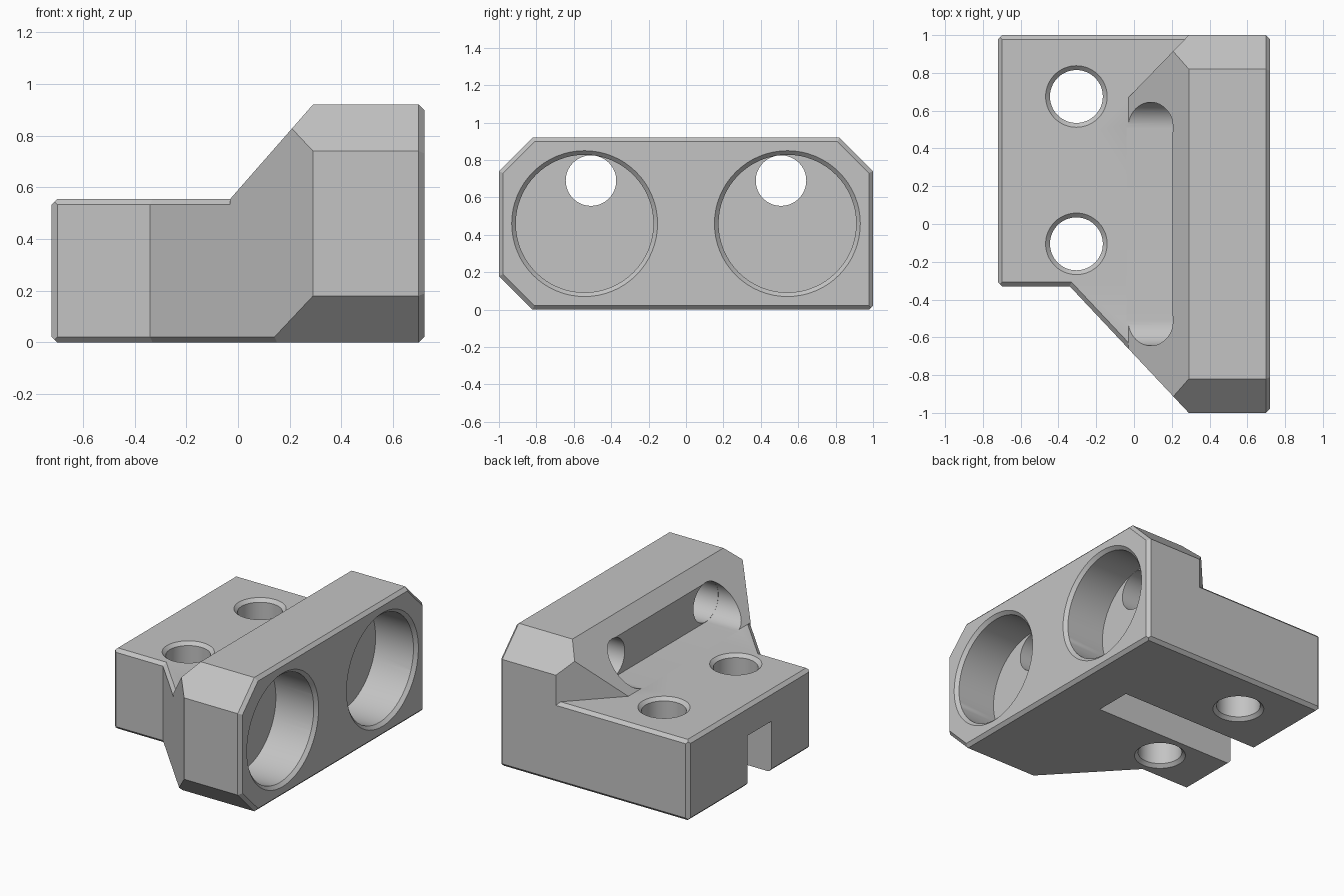
import bpy, bmesh, math
from mathutils import Vector as V, Matrix

cube = bpy.data.objects.get("Cube")
if cube:
    bpy.data.objects.remove(cube)

X, Y, Z = V((1, 0, 0)), V((0, 1, 0)), V((0, 0, 1))
C = 0.022          # small edge chamfer
TOP, DECK = 0.92, 0.555

grey = bpy.data.materials.new("plain_grey")
grey.use_nodes = True
grey.diffuse_color = (0.55, 0.55, 0.55, 1)
grey.node_tree.nodes["Principled BSDF"].inputs["Base Color"].default_value = (0.55, 0.55, 0.55, 1)


def make(name, bm):
    bmesh.ops.recalc_face_normals(bm, faces=bm.faces)
    mesh = bpy.data.meshes.new(name)
    bm.to_mesh(mesh)
    bm.free()
    ob = bpy.data.objects.new(name, mesh)
    mesh.materials.append(grey)
    bpy.context.collection.objects.link(ob)
    return ob


def block(name, low, high, planes=()):
    """Box trimmed by (point, outward normal) planes."""
    low, high = V(low), V(high)
    bm = bmesh.new()
    bmesh.ops.create_cube(bm, size=1)
    for v in bm.verts:
        v.co = [h if c > 0 else l for c, l, h in zip(v.co, low, high)]
    for point, normal in planes:
        bmesh.ops.bisect_plane(bm, geom=bm.verts[:] + bm.edges[:] + bm.faces[:], dist=1e-6,
                               plane_co=point, plane_no=normal, clear_outer=True)
        bmesh.ops.holes_fill(bm, edges=[e for e in bm.edges if e.is_boundary], sides=0)
    return make(name, bm)


def chamfer(point, n1, n2, size=C):
    return V(point) - n1 * size, (n1 + n2).normalized()


def cylinder(name, centre, axis, length, r1, r2=None):
    bm = bmesh.new()
    turn = Z.rotation_difference(axis).to_matrix().to_4x4()
    bmesh.ops.create_cone(bm, cap_ends=True, segments=64, radius1=r1, radius2=r2 or r1,
                          depth=length, matrix=Matrix.Translation(centre) @ turn)
    return make(name, bm)


def combine(body, other, mode):
    mod = body.modifiers.new(mode, 'BOOLEAN')
    mod.operation, mod.object, mod.solver = mode, other, 'EXACT'
    bpy.context.view_layer.objects.active = body
    bpy.ops.object.modifier_apply(modifier=mod.name)
    bpy.data.objects.remove(other)


# Shared slanted sides
front_pt, front_n = V((0.29, -1, 0)), V((-0.67, -0.63, 0)).normalized()
back_pt, back_n = V((0.29, 1, 0)), V((-0.33, 0.32, 0)).normalized()
ramp_pt, ramp_n = V((0.29, 0, TOP)), V((-0.365, 0, 0.32)).normalized()

# Rectangular mounting base
body = block("mounting_block", (-0.72, -0.33, 0), (0.1, 1, DECK), [
    chamfer((-0.72, 0, 0), -X, -Z), chamfer((-0.72, 0, DECK), -X, Z),
    chamfer((0, -0.33, 0), -Y, -Z), chamfer((0, -0.33, DECK), -Y, Z),
    chamfer((0, 1, 0), Y, -Z), chamfer((0, 1, DECK), Y, Z),
    chamfer((-0.72, -0.33, 0), -X, -Y), chamfer((-0.72, 1, 0), -X, Y)])

# Lower half of the head with the slanted front flank
lower = block("lower_head", (-0.5, -1, 0), (0.72, 1, DECK), [
    (front_pt, front_n),
    chamfer(front_pt, front_n, -Z), chamfer(front_pt + Z * DECK, front_n, Z),
    chamfer((0, -1, 0), -Y, -Z, 0.18),
    chamfer((0, 1, 0), Y, -Z), chamfer((0, 1, DECK), Y, Z),
    chamfer((0.72, 0, 0), X, -Z), chamfer((0.72, 1, 0), X, Y), chamfer((0.72, -1, 0), X, -Y),
    (V((0.72 - C, -1, 0.18)), (X + (-Y - Z).normalized()).normalized())])

# Upper half of the head with ramp and bevelled shoulders
upper = block("upper_head", (-0.03, -1, 0.3), (0.72, 1, TOP), [
    (front_pt, front_n), (back_pt, back_n), (ramp_pt, ramp_n),
    chamfer((0, -1, TOP), -Y, Z, 0.18), chamfer((0, 1, TOP), Y, Z, 0.18),
    chamfer((0.72, 0, TOP), X, Z), chamfer((0.72, 1, 0), X, Y), chamfer((0.72, -1, 0), X, -Y),
    (V((0.72 - C, -1, 0.74)), (X + (-Y + Z).normalized()).normalized()),
    (V((0.72 - C, 1, 0.74)), (X + (Y + Z).normalized()).normalized())])
for part in (lower, upper):
    combine(body, part, 'UNION')

# Long rounded pocket in the ramp
bm = bmesh.new()
ring = []
for side in (1, -1):
    for i in range(33):
        a = math.pi * i / 32 - math.pi / 2
        ring.append(bm.verts.new((-0.04, side * (0.508 + 0.1365 * math.cos(a)),
                                  0.69 + side * 0.1365 * math.sin(a))))
face = bm.faces.new(ring)
ext = bmesh.ops.extrude_face_region(bm, geom=[face])
bmesh.ops.translate(bm, vec=X * 0.245, verts=[v for v in ext["geom"] if isinstance(v, bmesh.types.BMVert)])
combine(body, make("pocket_cutter", bm), 'DIFFERENCE')

# Channel under the base
combine(body, block("channel_cutter", (-0.9, 0.1, -0.2), (0.37, 0.36, 0.35)), 'DIFFERENCE')

# Large bores with chamfered rims and the small passages behind them
for s in (-1, 1):
    y = s * 0.542
    for cutter in (cylinder("bore_cutter", (0.61, y, 0.46), X, 0.4, 0.368),
                   cylinder("rim_cutter", (0.72, y, 0.46), X, 2 * C, 0.368, 0.412),
                   cylinder("passage_cutter", (0.34, s * 0.508, 0.69), X, 0.3, 0.135)):
        combine(body, cutter, 'DIFFERENCE')

# Vertical bolt holes, countersunk at both ends
for y in (0.675, -0.105):
    for cutter in (cylinder("bolt_cutter", (-0.305, y, 0.3), Z, 1, 0.14),
                   cylinder("top_sink", (-0.305, y, DECK), Z, 2 * C, 0.14, 0.186),
                   cylinder("bottom_sink", (-0.305, y, 0), Z, 2 * C, 0.186, 0.14)):
        combine(body, cutter, 'DIFFERENCE')

# Smooth bores, sharp machined edges
bpy.ops.object.select_all(action='DESELECT')
body.select_set(True)
bpy.context.view_layer.objects.active = body
bpy.ops.object.shade_smooth_by_angle(angle=math.radians(25))
